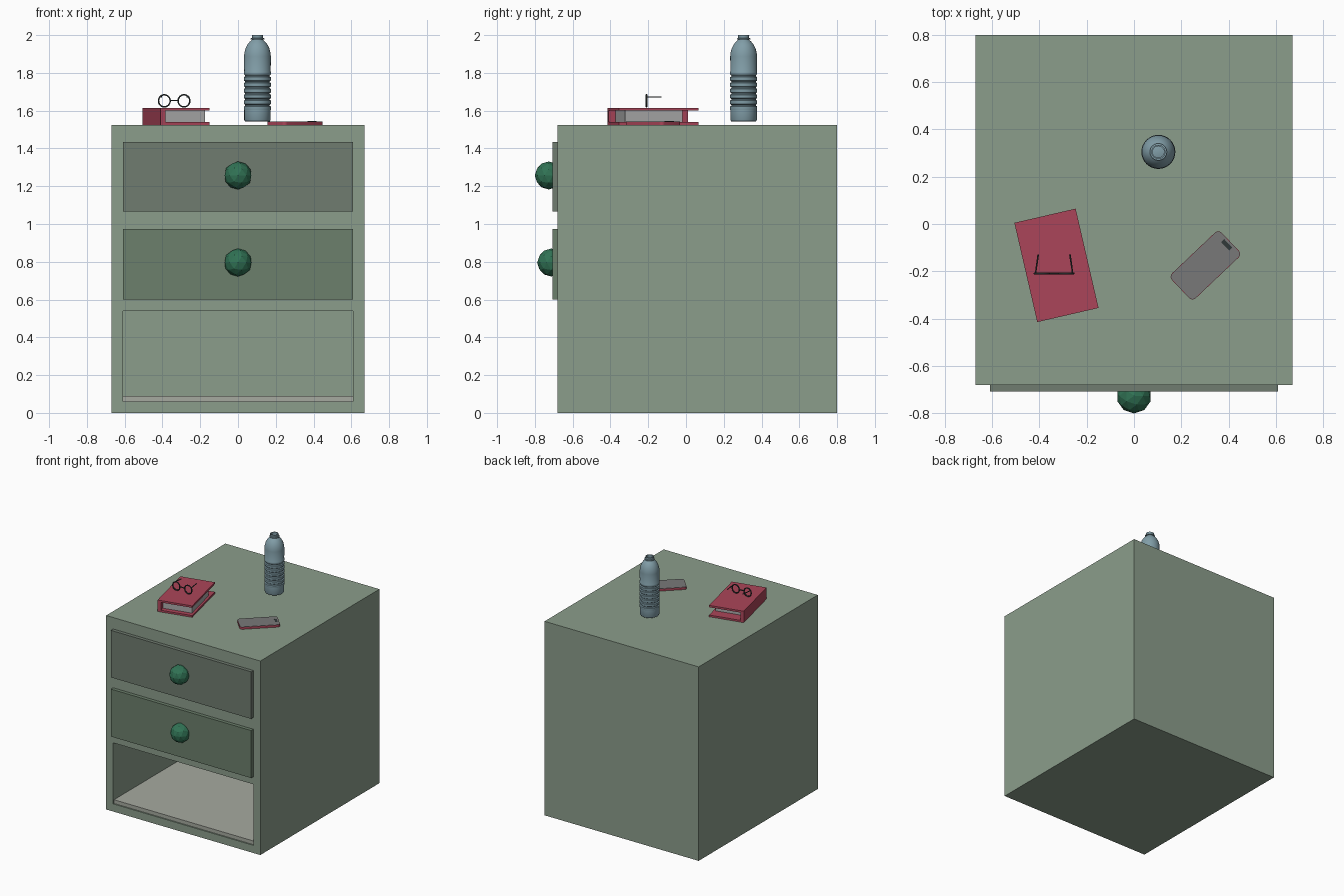
import bpy, bmesh
from math import sin, cos, pi, radians
from mathutils import Matrix, Vector

if "Cube" in bpy.data.objects:
    bpy.data.objects.remove(bpy.data.objects["Cube"])


def material(name, rgb):
    m = bpy.data.materials.new(name)
    m.diffuse_color = (*rgb, 1)
    m.use_nodes = True
    m.node_tree.nodes["Principled BSDF"].inputs["Base Color"].default_value = m.diffuse_color
    return m


GREEN = material("sage paint", (0.26, 0.34, 0.26))
DRAWER_A = material("upper drawer paint", (0.16, 0.20, 0.16))
DRAWER_B = material("lower drawer paint", (0.15, 0.215, 0.15))
SHELF = material("shelf grey", (0.38, 0.40, 0.35))
KNOB = material("knob green", (0.03, 0.17, 0.09))
RED = material("red cover", (0.41, 0.06, 0.10))
PAPER = material("paper", (0.40, 0.40, 0.40))
WATER = material("bottle blue", (0.22, 0.34, 0.39))
DARK = material("dark frame", (0.03, 0.04, 0.04))
GREY = material("phone grey", (0.19, 0.19, 0.19))


def add(name, bm, mat, matrix=None):
    bmesh.ops.recalc_face_normals(bm, faces=bm.faces)
    me = bpy.data.meshes.new(name)
    bm.to_mesh(me)
    bm.free()
    ob = bpy.data.objects.new(name, me)
    bpy.context.collection.objects.link(ob)
    if matrix is not None:
        ob.matrix_world = matrix
    if mat:
        me.materials.append(mat)
    return ob


def smooth(ob, angle=35):
    bpy.ops.object.select_all(action='DESELECT')
    ob.select_set(True)
    bpy.context.view_layer.objects.active = ob
    bpy.ops.object.shade_smooth_by_angle(angle=radians(angle))


def box(name, x, y, z, mat, matrix=None):
    """Box from (min, max) ranges."""
    bm = bmesh.new()
    bmesh.ops.create_cube(bm, size=1)
    for v in bm.verts:
        for i, r in enumerate((x, y, z)):
            v.co[i] = r[0] if v.co[i] < 0 else r[1]
    return add(name, bm, mat, matrix)


def placed(x, y, z, degrees):
    return Matrix.Translation((x, y, z)) @ Matrix.Rotation(radians(degrees), 4, 'Z')


# Cabinet body with an open bottom compartment
TOP = 1.525
body = box("cabinet_body", (-0.67, 0.67), (-0.68, 0.80), (0, TOP), GREEN)
cutter = box("compartment_cutter", (-0.61, 0.61), (-0.9, 0.74), (0.06, 0.54), None)
cutter.hide_render = True
cutter.hide_set(True)
mod = body.modifiers.new("compartment", 'BOOLEAN')
mod.operation = 'DIFFERENCE'
mod.solver = 'EXACT'
mod.object = cutter
bpy.context.view_layer.objects.active = body
bpy.ops.object.modifier_apply(modifier=mod.name)
bpy.data.objects.remove(cutter)
box("compartment_floor", (-0.608, 0.608), (-0.672, 0.738), (0.061, 0.09), SHELF)

# Drawer fronts and faceted knobs
for name, z0, z1, mat, ky, kz in (("upper", 1.065, 1.435, DRAWER_A, -0.727, 1.257),
                                  ("lower", 0.60, 0.973, DRAWER_B, -0.714, 0.796)):
    box(name + "_drawer_front", (-0.61, 0.61), (-0.708, -0.66), (z0, z1), mat)
    bm = bmesh.new()
    bmesh.ops.create_icosphere(bm, subdivisions=2, radius=0.074)
    add(name + "_drawer_knob", bm, KNOB, Matrix.Translation((0, ky, kz)))

# Book: two covers, spine, pages
book = placed(-0.328, -0.175, TOP, 13)
box("book_bottom_cover", (-0.133, 0.133), (-0.2155, 0.2155), (0, 0.014), RED, book)
box("book_top_cover", (-0.133, 0.133), (-0.2155, 0.2155), (0.075, 0.09), RED, book)
box("book_spine", (-0.133, -0.108), (-0.2155, 0.2155), (0.014, 0.075), RED, book)
box("book_pages", (-0.108, 0.116), (-0.178, 0.133), (0.014, 0.075), PAPER, book)


# Glasses from bevelled curves
def wire(name, points, radius, closed=False):
    cu = bpy.data.curves.new(name, 'CURVE')
    cu.dimensions = '3D'
    cu.bevel_depth = radius
    cu.bevel_resolution = 1
    cu.use_fill_caps = True
    sp = cu.splines.new('POLY')
    sp.points.add(len(points) - 1)
    for p, co in zip(sp.points, points):
        p.co = (*co, 1)
    sp.use_cyclic_u = closed
    cu.materials.append(DARK)
    ob = bpy.data.objects.new(name, cu)
    bpy.context.collection.objects.link(ob)


GX, GY, GZ = -0.338, -0.209, 1.652
for side, s in (("left", -1), ("right", 1)):
    ring = [(GX + s * 0.052 + 0.031 * cos(a), GY, GZ + 0.032 * sin(a))
            for a in (2 * pi * i / 24 for i in range(24))]
    wire(side + "_lens_rim", ring, 0.0045, True)
    wire(side + "_temple_arm", [(GX + s * 0.072, GY, GZ + 0.02), (GX + s * 0.078, GY + 0.004, GZ + 0.02),
                                (GX + s * 0.067, GY + 0.08, GZ + 0.02)], 0.0035)
wire("glasses_bridge", [(GX - 0.023, GY, GZ + 0.002), (GX + 0.023, GY, GZ + 0.002)], 0.004)

# Bottle: lathe with ribbed waist and open neck
profile = [(0.008, 0.012), (0.045, 0.006), (0.055, 0), (0.066, 0.002), (0.070, 0.010), (0.070, 0.062)]
for i in range(6):
    z = 0.062 + i * 0.031
    profile += [(0.071, z), (0.072, z + 0.006), (0.072, z + 0.018), (0.065, z + 0.022), (0.065, z + 0.027)]
profile += [(0.071, 0.25), (0.072, 0.255), (0.072, 0.263), (0.070, 0.267), (0.071, 0.345), (0.069, 0.365),
            (0.063, 0.388), (0.053, 0.408), (0.040, 0.424), (0.031, 0.431), (0.029, 0.434),
            (0.036, 0.435), (0.036, 0.441), (0.029, 0.442), (0.030, 0.458), (0.024, 0.458), (0.024, 0.43)]
N = 32
bm = bmesh.new()
rings = [[bm.verts.new((r * cos(2 * pi * k / N), r * sin(2 * pi * k / N), z)) for k in range(N)]
         for r, z in profile]
for a, b in zip(rings, rings[1:]):
    for k in range(N):
        bm.faces.new((a[k], a[(k + 1) % N], b[(k + 1) % N], b[k]))
bm.faces.new(rings[0])
smooth(add("water_bottle", bm, WATER, Matrix.Translation((0.103, 0.305, 1.542))), 40)


# Phone: rounded slabs
def rounded_slab(name, l, w, r, z0, z1, mat, matrix):
    bm = bmesh.new()
    verts = []
    for q, (sx, sy) in enumerate(((1, 1), (-1, 1), (-1, -1), (1, -1))):
        for i in range(6):
            a = (q + i / 5) * pi / 2
            verts.append(bm.verts.new((sx * (l / 2 - r) + r * cos(a), sy * (w / 2 - r) + r * sin(a), z0)))
    face = bm.faces.new(verts)
    top = bmesh.ops.extrude_face_region(bm, geom=[face])["geom"]
    bmesh.ops.translate(bm, verts=[g for g in top if isinstance(g, bmesh.types.BMVert)],
                        vec=Vector((0, 0, z1 - z0)))
    smooth(add(name, bm, mat, matrix))


phone = placed(0.302, -0.175, TOP, 43.5)
rounded_slab("phone_case", 0.29, 0.145, 0.02, 0, 0.016, RED, phone)
rounded_slab("phone_screen", 0.286, 0.141, 0.018, 0.016, 0.0185, GREY, phone)
box("phone_sensor_bar", (0.116, 0.134), (-0.024, 0.026), (0.0185, 0.0195), DARK, phone)
